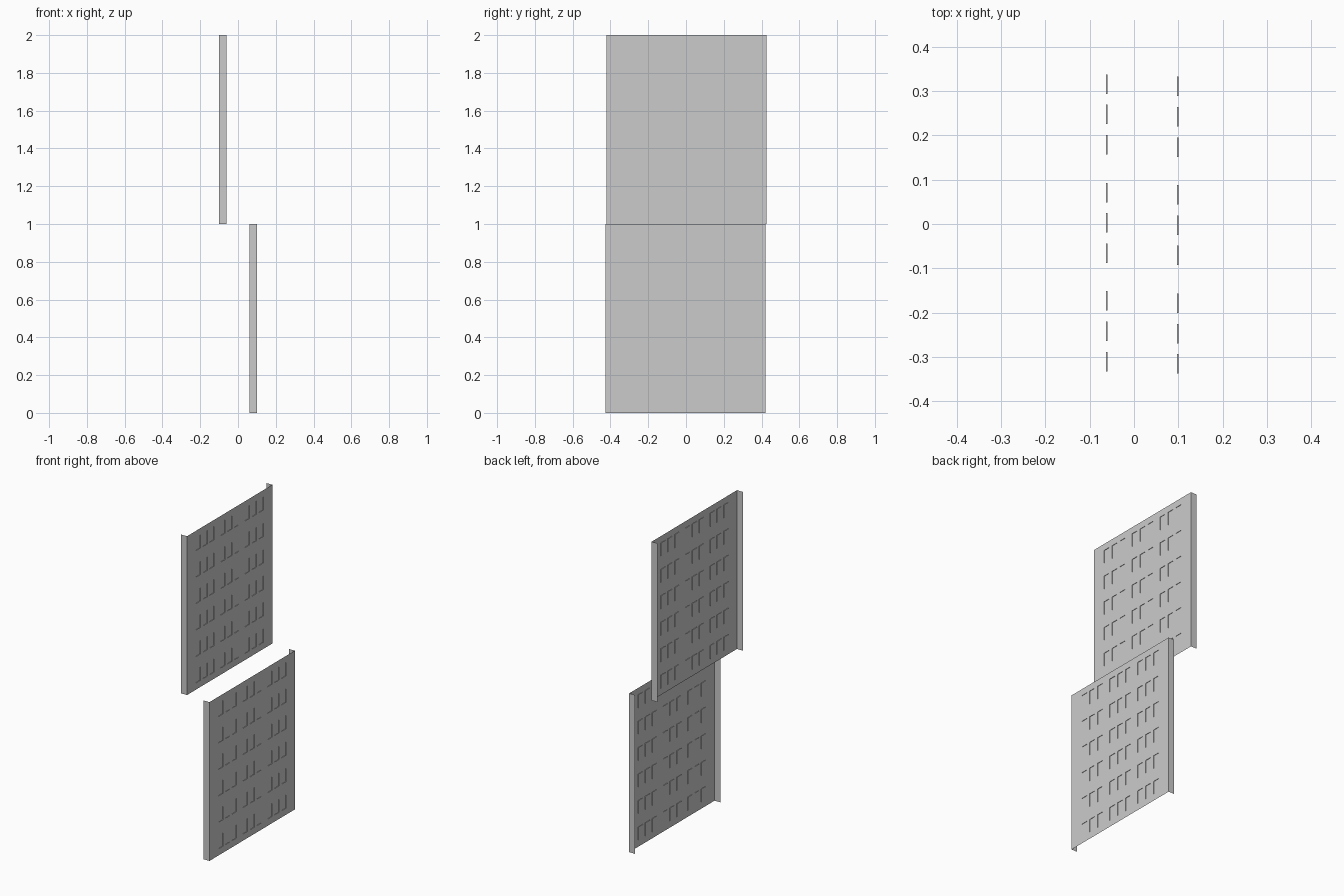
import bpy, bmesh

if "Cube" in bpy.data.objects:
    bpy.data.objects.remove(bpy.data.objects["Cube"])

HALF_W = 0.4245    # half panel width
FLANGE = 0.04      # side flange depth
DEPTH = 0.003      # pressed pocket depth
ROWS = 6
SLOT_W = 0.044


def panel(name, x, y, z):
    # break lines of the sheet: three groups of three pocket columns
    ys = [-HALF_W]
    for g in (-1, 0, 1):
        for c in (-1, 0, 1):
            mid = g * 0.2445 + c * 0.0685
            ys += [mid - SLOT_W / 2, mid + SLOT_W / 2]
    ys.append(HALF_W)
    zs = [0.0]
    for r in range(ROWS):
        zs += [(r + 0.25) / ROWS, (r + 0.75) / ROWS]
    zs.append(1.0)

    bm = bmesh.new()
    grid = [[bm.verts.new((0, a, b)) for b in zs] for a in ys]
    pockets = []
    for i in range(len(ys) - 1):
        for j in range(len(zs) - 1):
            f = bm.faces.new((grid[i][j], grid[i + 1][j],
                              grid[i + 1][j + 1], grid[i][j + 1]))
            if i % 2 and j % 2:
                pockets.append(f)

    # side flanges folded backwards
    for col, flip in ((grid[0], False), (grid[-1], True)):
        back = [bm.verts.new((-FLANGE, v.co.y, v.co.z)) for v in col]
        for j in range(len(zs) - 1):
            q = [back[j], col[j], col[j + 1], back[j + 1]]
            bm.faces.new(q[::-1] if flip else q)

    # shallow pressed pockets
    res = bmesh.ops.extrude_discrete_faces(bm, faces=pockets)
    for f in res["faces"]:
        bmesh.ops.translate(bm, verts=f.verts[:], vec=(-DEPTH, 0, 0))

    me = bpy.data.meshes.new(name)
    bm.to_mesh(me)
    bm.free()
    ob = bpy.data.objects.new(name, me)
    ob.location = (x, y, z)
    bpy.context.collection.objects.link(ob)


panel("lower_panel", 0.10, -0.0025, 0.0)
panel("upper_panel", -0.06, 0.0025, 1.0)
